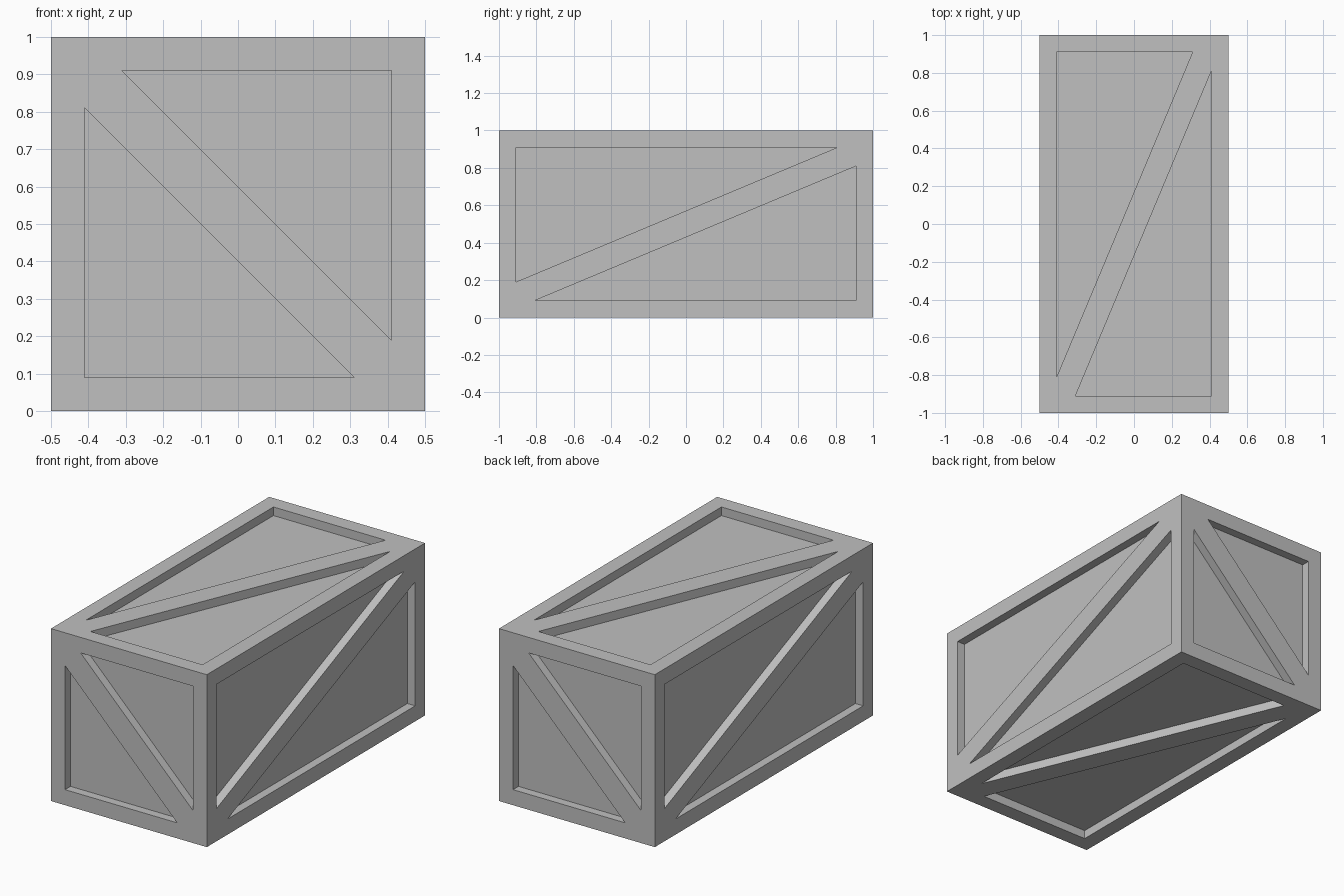
import bpy
import bmesh
from mathutils import Vector

if "Cube" in bpy.data.objects:
    bpy.data.objects.remove(bpy.data.objects["Cube"], do_unlink=True)

HALF = Vector((0.5, 1.0, 0.5))   # half sizes of the crate
RIM = 0.09                       # frame board width
GAP = 0.1                        # cut-back of panel tips beside the brace
DEPTH = 0.05                     # panel recess

X, Y, Z = Vector((1, 0, 0)), Vector((0, 1, 0)), Vector((0, 0, 1))

# Each side: outward normal, then two axes whose sum points along the brace
SIDES = [(-Y, -X, Z), (Y, X, Z), (X, Y, Z), (-X, -Y, Z), (Z, X, Y), (-Z, -X, Y)]


def extent(axis):
    return sum(abs(a) * h for a, h in zip(axis, HALF))


def add_side(bm, n, u, v):
    """Frame, diagonal brace and two sunken triangular panels."""
    U, V, N = extent(u), extent(v), extent(n)
    a, b = U - RIM, V - RIM

    def vert(p, depth=0.0):
        return bm.verts.new(u * p[0] + v * p[1] + n * (N - depth) + Z * HALF.z)

    def face(*verts):
        f = bm.faces.new(verts)
        f.normal_update()
        return f

    top, bottom = vert((U, V)), vert((-U, -V))
    triangles = [
        ((U, -V), [(a, b - GAP), (a, -b), (GAP - a, -b)]),
        ((-U, V), [(a - GAP, b), (-a, b), (-a, GAP - b)]),
    ]
    brace = []
    for corner, points in triangles:
        c = vert(corner)
        rim = [vert(p) for p in points]
        floor = [vert(p, DEPTH) for p in points]
        face(top, c, rim[1], rim[0])
        face(c, bottom, rim[2], rim[1])
        for i in range(3):
            j = (i + 1) % 3
            face(rim[i], rim[j], floor[j], floor[i])
        face(*floor)
        brace.append(rim)
    right, left = brace
    face(top, right[0], right[2], bottom, left[2], left[0])


# Crate
bm = bmesh.new()
for side in SIDES:
    add_side(bm, *side)
bmesh.ops.remove_doubles(bm, verts=bm.verts, dist=0.0001)
bmesh.ops.recalc_face_normals(bm, faces=bm.faces)
mesh = bpy.data.meshes.new("crate")
bm.to_mesh(mesh)
bm.free()
crate = bpy.data.objects.new("crate", mesh)
bpy.context.collection.objects.link(crate)

# Plain grey paint
grey = bpy.data.materials.new("plain grey")
grey.use_nodes = True
colour = (0.53, 0.53, 0.53, 1.0)
grey.diffuse_color = colour
grey.node_tree.nodes["Principled BSDF"].inputs["Base Color"].default_value = colour
mesh.materials.append(grey)
